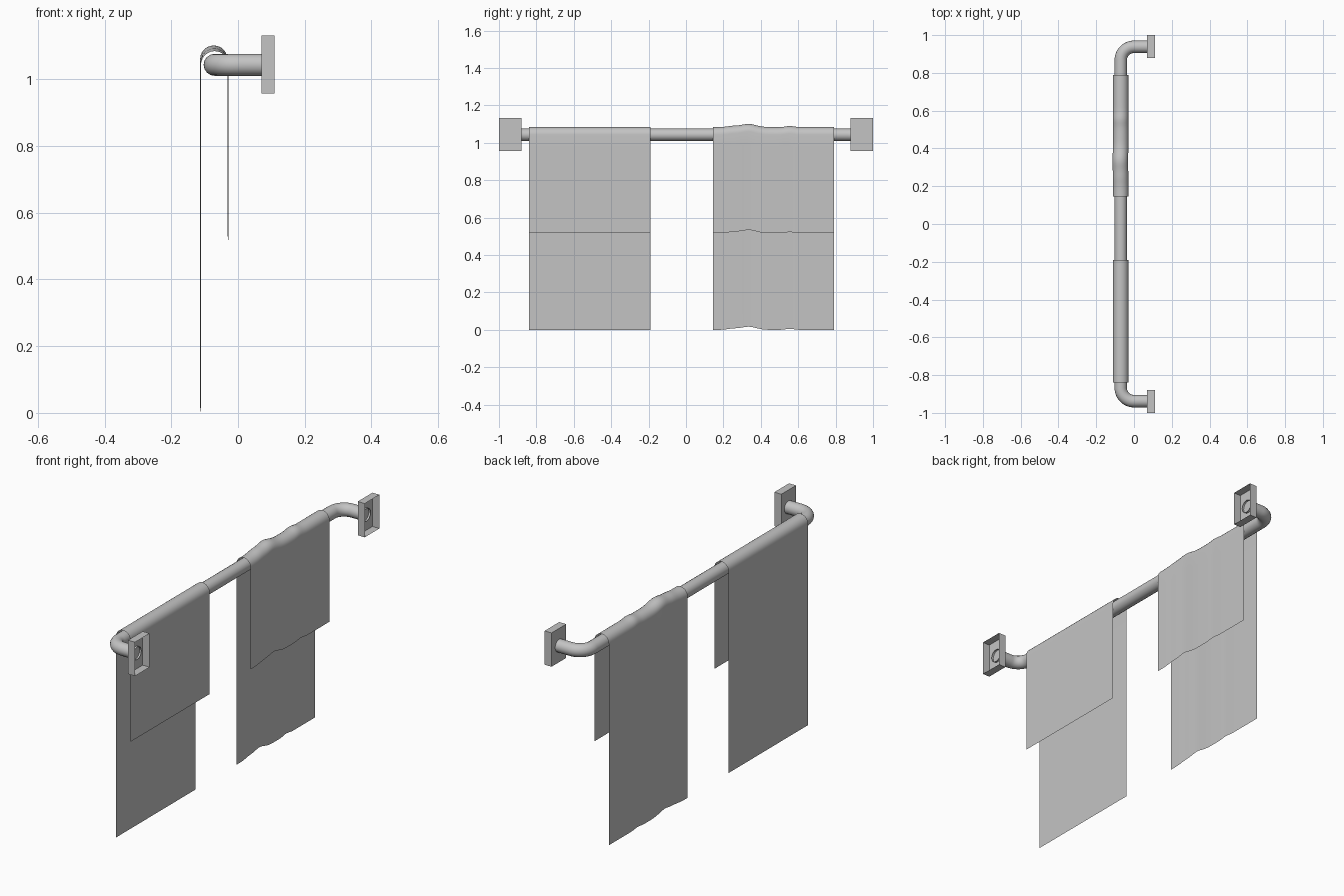
import bpy
import bmesh
from math import sin, cos, pi, exp

cube = bpy.data.objects.get("Cube")
if cube:
    bpy.data.objects.remove(cube, do_unlink=True)

grey = bpy.data.materials.new("soft_grey")
grey.use_nodes = True
GREY = (0.55, 0.55, 0.55, 1)
grey.diffuse_color = GREY
grey.node_tree.nodes["Principled BSDF"].inputs["Base Color"].default_value = GREY

BAR_X, BAR_Z = -0.07, 1.043
BAR_R, DRAPE_R = 0.033, 0.041


def add_mesh(name, bm, smooth):
    mesh = bpy.data.meshes.new(name)
    bm.to_mesh(mesh)
    bm.free()
    for face in mesh.polygons:
        face.use_smooth = smooth
    mesh.materials.append(grey)
    obj = bpy.data.objects.new(name, mesh)
    bpy.context.collection.objects.link(obj)
    return obj


# Rail: round tube with a bend at each end running into the wall plates
END_Y, BEND, TUBE_END = 0.938, 0.07, 0.08
half = [(TUBE_END, END_Y)]
for i in range(13):
    a = pi / 2 + i / 12 * pi / 2
    half.append((BAR_X + BEND + BEND * cos(a), END_Y - BEND + BEND * sin(a)))
path = half + [(x, -y) for x, y in reversed(half)]

curve = bpy.data.curves.new("rail", "CURVE")
curve.dimensions = "3D"
curve.bevel_depth = BAR_R
curve.bevel_resolution = 6
spline = curve.splines.new("POLY")
spline.points.add(len(path) - 1)
for point, (x, y) in zip(spline.points, path):
    point.co = (x, y, BAR_Z, 1)
spline.use_smooth = True
curve.materials.append(grey)
bpy.context.collection.objects.link(bpy.data.objects.new("rail", curve))


# Wall plates: shallow boxes, open towards the wall
def wall_plate(name, y):
    bm = bmesh.new()
    bmesh.ops.create_cube(bm, size=1)
    bmesh.ops.scale(bm, vec=(0.04, 0.12, 0.175), verts=bm.verts)
    bmesh.ops.translate(bm, vec=(0.09, y, 1.044), verts=bm.verts)
    back = [f for f in bm.faces if f.normal.x > 0.9]
    bmesh.ops.delete(bm, geom=back, context="FACES_ONLY")
    add_mesh(name, bm, False)


wall_plate("left_wall_plate", 0.94)
wall_plate("right_wall_plate", -0.94)


# Towels: thin sheets draped over the rail, long side outward
def towel(name, y0, y1, lift, columns):
    steps = 12
    profile = [(BAR_X - DRAPE_R, BAR_Z * i / steps) for i in range(steps)]
    for i in range(steps + 1):
        a = pi - pi * i / steps
        profile.append((BAR_X + DRAPE_R * cos(a), BAR_Z + DRAPE_R * sin(a)))
    hem = 0.517
    profile += [(BAR_X + DRAPE_R, BAR_Z + (hem - BAR_Z) * i / 8)
                for i in range(1, 9)]
    bm = bmesh.new()
    rows = []
    for j in range(columns + 1):
        y = y0 + (y1 - y0) * j / columns
        rise = lift(y)
        rows.append([bm.verts.new((x - rise * 0.15, y, z + rise))
                     for x, z in profile])
    for a, b in zip(rows, rows[1:]):
        for k in range(len(profile) - 1):
            bm.faces.new((a[k], a[k + 1], b[k + 1], b[k]))
    bmesh.ops.recalc_face_normals(bm, faces=bm.faces)
    add_mesh(name, bm, True)


# Soft folds across the rumpled towel
def folds(y):
    return (0.017 * exp(-((y - 0.335) / 0.055) ** 2)
            + 0.006 * exp(-((y - 0.25) / 0.04) ** 2)
            + 0.006 * exp(-((y - 0.555) / 0.03) ** 2))


towel("flat_towel", -0.84, -0.19, lambda y: 0, 8)
towel("rumpled_towel", 0.145, 0.79, folds, 48)
